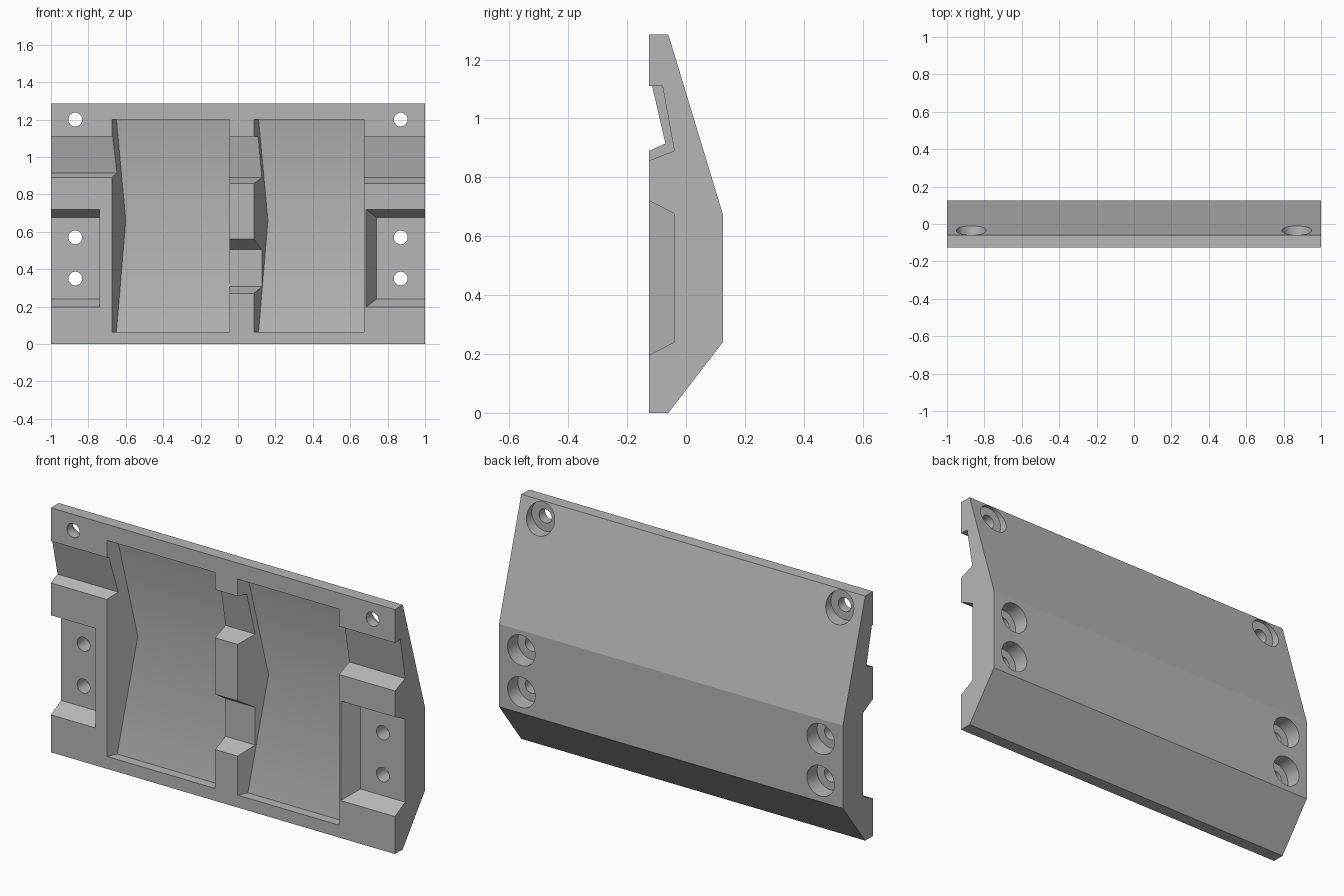
import bpy, bmesh, math
from mathutils import Matrix

cube = bpy.data.objects.get("Cube")
if cube:
    bpy.data.objects.remove(cube, do_unlink=True)

FRONT = -0.125

grey = bpy.data.materials.new("light_grey")
grey.use_nodes = True
colour = (0.47, 0.47, 0.47, 1)
grey.diffuse_color = colour
grey.node_tree.nodes["Principled BSDF"].inputs["Base Color"].default_value = colour


def finish(name, bm):
    bmesh.ops.recalc_face_normals(bm, faces=bm.faces[:])
    mesh = bpy.data.meshes.new(name)
    bm.to_mesh(mesh)
    bm.free()
    mesh.materials.append(grey)
    obj = bpy.data.objects.new(name, mesh)
    bpy.context.collection.objects.link(obj)
    return obj


def prism(name, profile, x0, x1, slant=0.0, smooth_floor=False):
    """Extrude a (y, z) profile along x; the low-x end leans in with depth."""
    bm = bmesh.new()
    low = [bm.verts.new((x0 + slant * (y - FRONT), y, z)) for y, z in profile]
    high = [bm.verts.new((x1, y, z)) for y, z in profile]
    bm.faces.new(low)
    bm.faces.new(high)
    n = len(profile)
    for i in range(n):
        j = (i + 1) % n
        face = bm.faces.new((low[i], low[j], high[j], high[i]))
        dy, dz = profile[j][0] - profile[i][0], profile[j][1] - profile[i][1]
        # only the gently bent floor is smooth
        face.smooth = smooth_floor and 0 < abs(dy) < abs(dz)
    return finish(name, bm)


def recess(name, points, x0, x1, slant=0.0, smooth_floor=False):
    """Prism cutter whose mouth is carried out past the front face."""
    out = FRONT - 0.05
    profile = [(out, points[0][1])] + points + [(out, points[-1][1])]
    return prism(name, profile, x0, x1, slant, smooth_floor)


def drill(name, x, z, radius, y0, y1):
    bm = bmesh.new()
    place = Matrix.Translation((x, (y0 + y1) / 2, z)) @ Matrix.Rotation(math.pi / 2, 4, "X")
    bmesh.ops.create_cone(bm, cap_ends=True, segments=40, radius1=radius,
                          radius2=radius, depth=y1 - y0, matrix=place)
    for f in bm.faces:
        f.smooth = len(f.verts) == 4
    return finish(name, bm)


# Plate with bevelled back
plate = prism("mould_plate", [(FRONT, 0), (-0.06, 0), (0.125, 0.24), (0.125, 0.675),
                              (-0.06, 1.285), (FRONT, 1.285)], -1, 1)

# Two large cavities with a bent floor and one leaning wall
floor = [(-0.075, 1.2), (0.025, 0.66), (-0.075, 0.065)]
cutters = [recess("cavity_cutter", floor, x0, x1, 0.5, True)
           for x0, x1 in ((-0.675, -0.045), (0.085, 0.675))]

# Cross grooves near the top, shallow on the right, deeper elsewhere
cutters.append(recess("shallow_groove_cutter",
                      [(-0.115, 1.11), (-0.07, 0.915), (FRONT, 0.89)], -1.1, -0.5))
cutters.append(recess("deep_groove_cutter",
                      [(-0.08, 1.11), (-0.04, 0.89), (FRONT, 0.857)], -0.1, 1.1))

# Side pockets and the notch in the middle rib
pocket = [(FRONT, 0.72), (-0.04, 0.677), (-0.04, 0.24), (FRONT, 0.197)]
cutters.append(recess("right_pocket_cutter", pocket, -1.1, -0.74))
cutters.append(recess("left_pocket_cutter", pocket, 0.685, 1.1, 0.65))
cutters.append(recess("rib_notch_cutter", [(FRONT, 0.56), (-0.04, 0.505),
                                           (-0.04, 0.307), (FRONT, 0.27)], -0.1, 0.2))

# Screw holes, counterbored from the back
for x in (-0.87, 0.87):
    for z, seat in ((1.2, -0.075), (0.57, 0.04), (0.35, 0.04)):
        cutters.append(drill("hole_cutter", x, z, 0.037, -0.2, 0.2))
        cutters.append(drill("counterbore_cutter", x, z, 0.08, seat, 0.2))

# Cut everything out of the plate
bpy.context.view_layer.objects.active = plate
for cutter in cutters:
    cutter.hide_render = True
    mod = plate.modifiers.new("cut", "BOOLEAN")
    mod.operation = "DIFFERENCE"
    mod.solver = "EXACT"
    mod.object = cutter
    bpy.ops.object.modifier_apply(modifier=mod.name)
    bpy.data.objects.remove(cutter, do_unlink=True)
